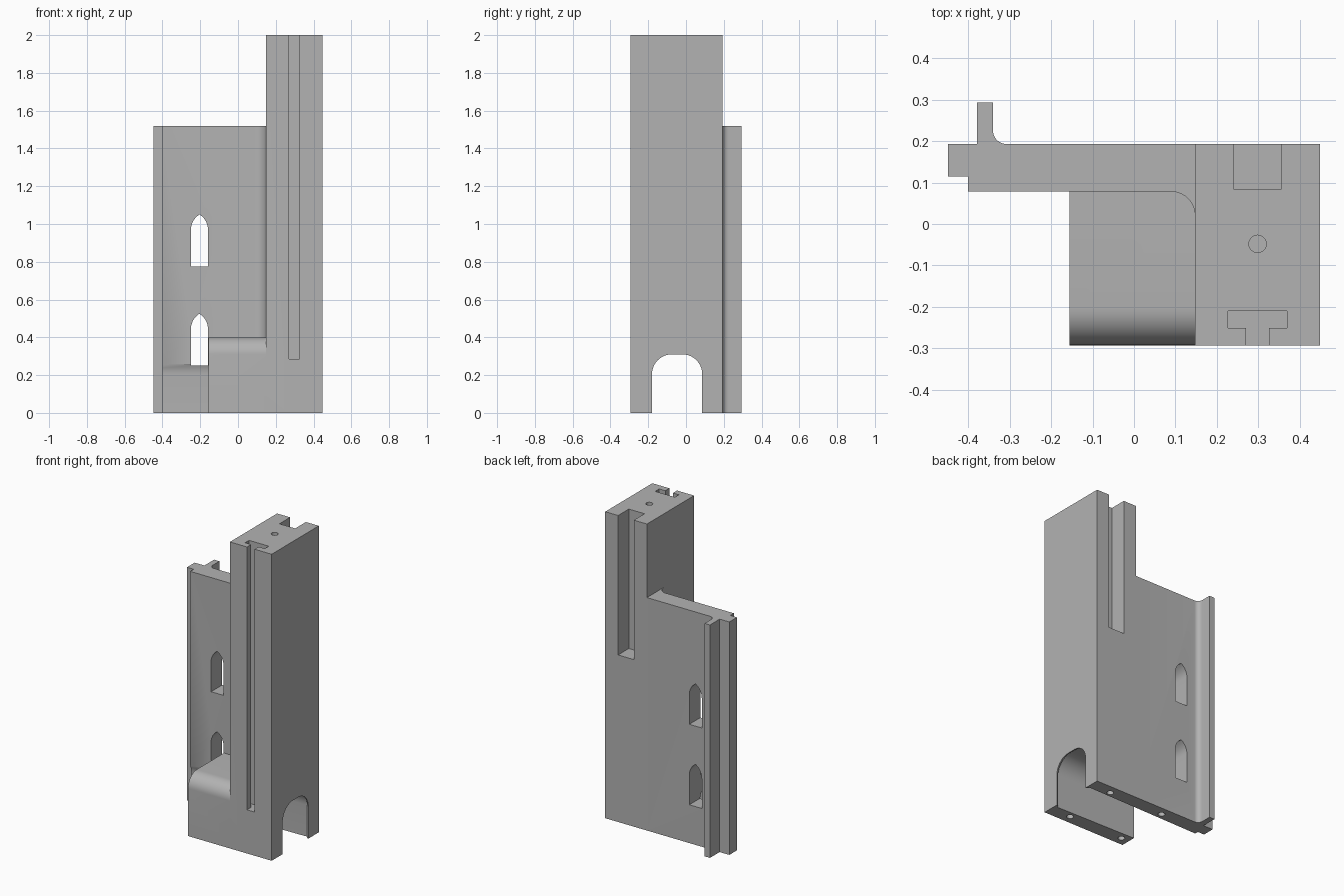
import bpy, bmesh, math
from mathutils import Vector

if "Cube" in bpy.data.objects:
    bpy.data.objects.remove(bpy.data.objects["Cube"])

grey = bpy.data.materials.new("plain grey")
grey.diffuse_color = (0.45, 0.45, 0.45, 1)
grey.use_nodes = True
grey.node_tree.nodes["Principled BSDF"].inputs["Base Color"].default_value = grey.diffuse_color


def loft(name, loops):
    """Solid skinned over matching loops of 3D points, capped at both ends."""
    bm = bmesh.new()
    rings = [[bm.verts.new(p) for p in loop] for loop in loops]
    n = len(rings[0])
    for a, b in zip(rings, rings[1:]):
        for i in range(n):
            j = (i + 1) % n
            bm.faces.new((a[i], a[j], b[j], b[i]))
    bm.faces.new(rings[0][::-1])
    bm.faces.new(rings[-1])
    bmesh.ops.recalc_face_normals(bm, faces=bm.faces)
    mesh = bpy.data.meshes.new(name)
    bm.to_mesh(mesh)
    bm.free()
    mesh.materials.append(grey)
    ob = bpy.data.objects.new(name, mesh)
    bpy.context.collection.objects.link(ob)
    return ob


def extrude(name, pts, lo, hi, axis="z"):
    """Extrude a 2D profile: (x,y) along z, (x,z) along y, (y,z) along x."""
    place = {"z": lambda p, t: (p[0], p[1], t),
             "y": lambda p, t: (p[0], t, p[1]),
             "x": lambda p, t: (t, p[0], p[1])}[axis]
    return loft(name, [[place(p, t) for p in pts] for t in (lo, hi)])


def arc(cx, cy, r, a0, a1, n=10):
    return [(cx + r * math.cos(math.radians(a0 + (a1 - a0) * i / n)),
             cy + r * math.sin(math.radians(a0 + (a1 - a0) * i / n))) for i in range(n + 1)]


def rect(x0, x1, y0, y1):
    return [(x0, y0), (x1, y0), (x1, y1), (x0, y1)]


def combine(body, other, op):
    mod = body.modifiers.new(op.lower(), 'BOOLEAN')
    mod.operation, mod.solver, mod.object = op, 'EXACT', other
    bpy.context.view_layer.objects.active = body
    bpy.ops.object.modifier_apply(modifier=mod.name)
    bpy.data.objects.remove(other)


FRONT, BACK, LEFT, RIGHT = -0.293, 0.193, 0.147, 0.448

# Tall post
body = extrude("slotted_post_body", rect(LEFT, RIGHT, FRONT, BACK), 0, 2)

# Side wall with tongue, rear rail and fillets, as one plan profile
wall = [(-0.40, 0.078)] + arc(0.090, 0.021, 0.057, 90, 0)
wall += [(0.20, 0.021), (0.20, BACK)]
wall += arc(-0.308, BACK + 0.032, 0.032, 270, 180)
wall += [(-0.34, 0.293), (-0.378, 0.293), (-0.378, BACK),
         (-0.448, BACK), (-0.448, 0.114), (-0.40, 0.114)]
combine(body, extrude("side_wall", wall, 0, 1.52), 'UNION')

# Low base block with rounded front edge
base = [(FRONT, 0), (0.13, 0), (0.13, 0.40)] + arc(FRONT + 0.09, 0.31, 0.09, 90, 180)
combine(body, extrude("base_block", base, -0.156, 0.25, "x"), 'UNION')


# Tunnel between the legs, flaring out at the right-hand mouth
def tunnel_loop(x, grow):
    r = 0.105 + grow
    pts = [(-0.18 - grow, -0.1), (0.086 + grow, -0.1)]
    pts += arc(-0.019, 0.205, r, 0, 90) + arc(-0.075, 0.205, r, 90, 180)
    return [(x, y, z) for y, z in pts]


flare = [(RIGHT - 0.018 * math.cos(a), 0.018 * (1 - math.cos(math.pi / 2 - a)))
         for a in (math.pi / 2 * i / 5 for i in range(6))]
loops = [tunnel_loop(-0.6, 0)] + [tunnel_loop(x, g) for x, g in flare]
loops.append(tunnel_loop(0.55, 0.018))
combine(body, loft("tunnel_cut", loops), 'DIFFERENCE')

# Pointed windows through the wall
for z in (0.25, 0.775):
    cx, w, spring = -0.204, 0.045, z + 0.195
    rad = 0.094
    top = math.degrees(math.acos((rad - w) / rad))
    right = arc(cx + w - rad, spring, rad, 0, top, 6)
    left = [(2 * cx - px, pz) for px, pz in right[-2::-1]]
    pts = [(cx - w, z), (cx + w, z)] + right + left
    combine(body, extrude("window_cut", pts, 0.0, 0.4, "y"), 'DIFFERENCE')

# T-shaped slot in front and square slot behind
tee = [(0.27, -0.4), (0.325, -0.4), (0.325, -0.251), (0.369, -0.251),
       (0.369, -0.21), (0.227, -0.21), (0.227, -0.251), (0.27, -0.251)]
combine(body, extrude("front_slot_cut", tee, 0.285, 2.1), 'DIFFERENCE')
combine(body, extrude("rear_slot_cut", rect(0.241, 0.355, 0.083, 0.3), 1.09, 2.1), 'DIFFERENCE')

# Pin holes: one on top, four under the legs
holes = [(0.298, -0.048, 1.75, 2.1)]
holes += [(x, y, -0.1, 0.2) for x in (0.298, -0.10) for y in (-0.236, 0.135)]
for x, y, lo, hi in holes:
    pin = extrude("pin_hole_cut", arc(x, y, 0.021, 0, 345, 23), lo, hi)
    combine(body, pin, 'DIFFERENCE')

# Smooth curved faces, keep edges sharp
bpy.ops.object.select_all(action='DESELECT')
body.select_set(True)
bpy.context.view_layer.objects.active = body
bpy.ops.object.shade_smooth_by_angle(angle=math.radians(30))
